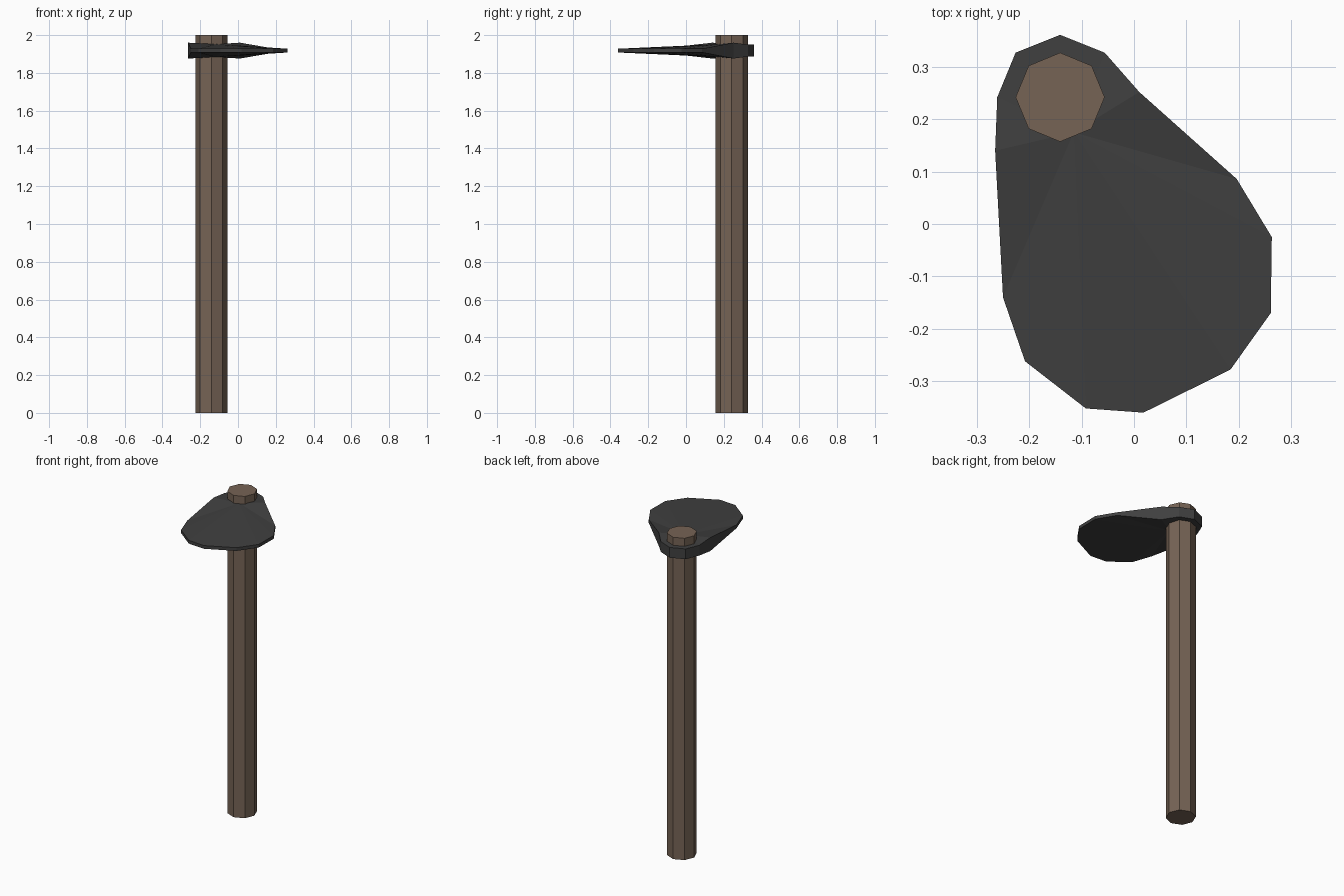
import bpy, bmesh

if "Cube" in bpy.data.objects:
    bpy.data.objects.remove(bpy.data.objects["Cube"])


def material(name, rgb):
    m = bpy.data.materials.new(name)
    m.diffuse_color = (*rgb, 1)
    m.use_nodes = True
    m.node_tree.nodes["Principled BSDF"].inputs["Base Color"].default_value = m.diffuse_color
    return m


# Octagonal wooden handle
HX, HY = -0.141, 0.242
bpy.ops.mesh.primitive_cylinder_add(vertices=8, radius=0.085, depth=2, location=(HX, HY, 1))
handle = bpy.context.object
handle.name = "handle"
handle.data.materials.append(material("wood", (0.18, 0.125, 0.09)))

# Blade outline: x, y, half thickness (collar round the handle, shoulders, thin cutting edge)
COLLAR, SHOULDER, EDGE = 0.032, 0.042, 0.010
outline = [
    (-0.056, 0.327, COLLAR), (-0.141, 0.361, COLLAR),
    (-0.226, 0.327, COLLAR), (-0.261, 0.242, COLLAR),
    (-0.265, 0.140, SHOULDER), (-0.250, -0.140, EDGE),
    (-0.208, -0.262, EDGE), (-0.092, -0.352, EDGE),
    (0.018, -0.360, EDGE), (0.184, -0.278, EDGE),
    (0.261, -0.170, EDGE), (0.263, -0.025, EDGE),
    (0.196, 0.086, EDGE), (0.010, 0.252, SHOULDER),
]
ZC = 1.918
bm = bmesh.new()
rims = []
for side in (1, -1):
    rim = [bm.verts.new((x, y, ZC + side * h)) for x, y, h in outline]
    hub = bm.verts.new((-0.115, 0.175, ZC + side * 0.034))
    for i, v in enumerate(rim):
        bm.faces.new((v, rim[(i + 1) % len(rim)], hub))
    rims.append(rim)
top, bottom = rims
for i in range(len(top)):
    j = (i + 1) % len(top)
    bm.faces.new((top[i], bottom[i], bottom[j], top[j]))
bmesh.ops.recalc_face_normals(bm, faces=bm.faces)

# Forged hoe blade
mesh = bpy.data.meshes.new("blade")
bm.to_mesh(mesh)
bm.free()
blade = bpy.data.objects.new("blade", mesh)
bpy.context.collection.objects.link(blade)
mesh.materials.append(material("iron", (0.05, 0.05, 0.05)))
